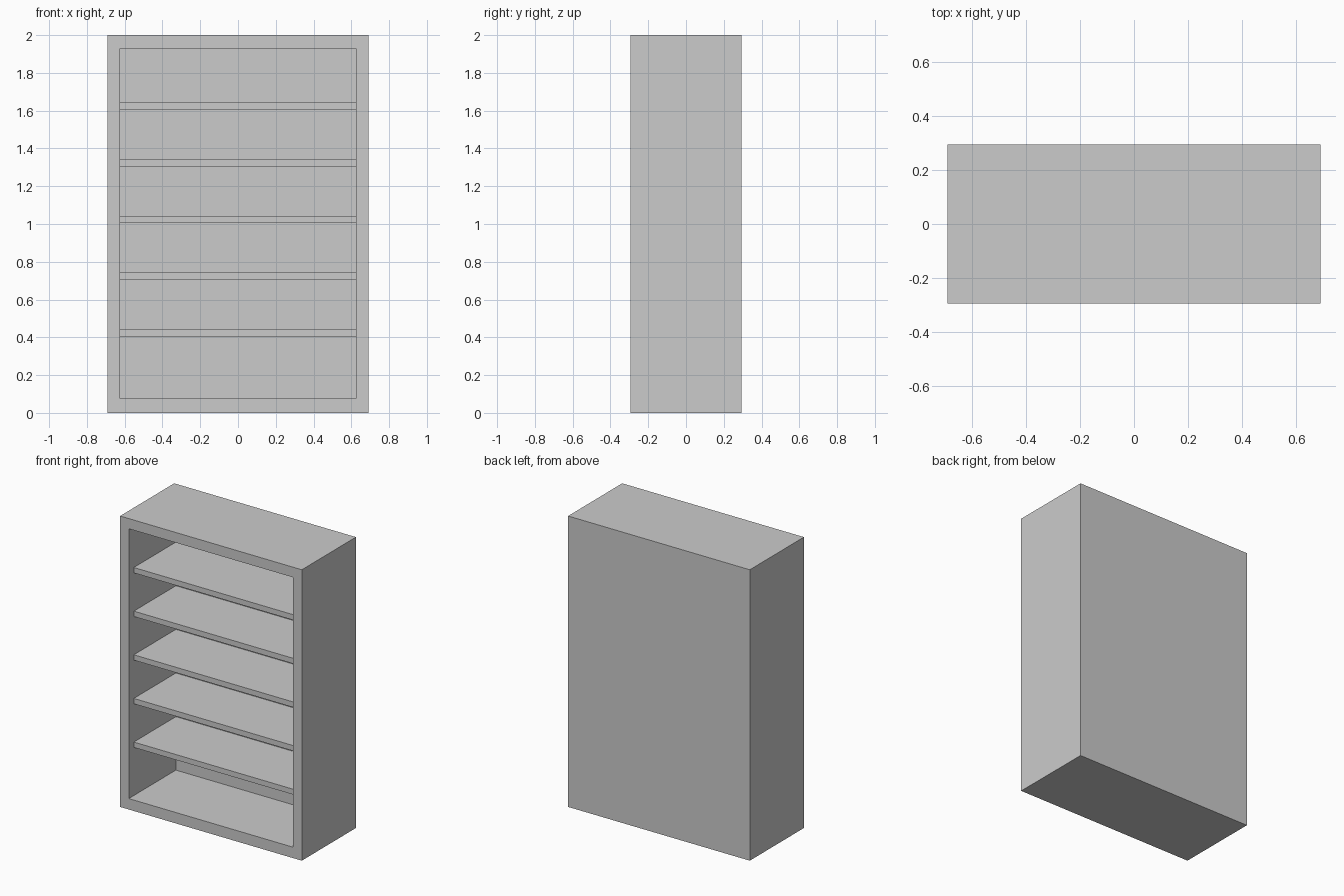
import bpy
import bmesh
from mathutils import Vector

if "Cube" in bpy.data.objects:
    bpy.data.objects.remove(bpy.data.objects["Cube"])

W, D, H = 1.382, 0.588, 2.0           # overall size
IN_X = 0.625                          # half width of opening
IN_Z0, IN_Z1 = 0.075, 1.93            # bottom and top of opening
BACK_Y = 0.218                        # front of back panel
SHELF_FRONT = -0.239


def add_object(name, bm):
    bmesh.ops.recalc_face_normals(bm, faces=bm.faces)
    mesh = bpy.data.meshes.new(name)
    bm.to_mesh(mesh)
    bm.free()
    obj = bpy.data.objects.new(name, mesh)
    bpy.context.collection.objects.link(obj)
    return obj


def box_bmesh(lo, hi):
    lo, hi = Vector(lo), Vector(hi)
    bm = bmesh.new()
    bmesh.ops.create_cube(bm, size=1)
    bmesh.ops.scale(bm, vec=hi - lo, verts=bm.verts)
    bmesh.ops.translate(bm, vec=(lo + hi) / 2, verts=bm.verts)
    return bm


# Cabinet shell: inset the front face, then push it in to form the recess
bm = box_bmesh((-W / 2, -D / 2, 0), (W / 2, D / 2, H))
bm.normal_update()
front = min(bm.faces, key=lambda f: f.calc_center_median().y)
bmesh.ops.inset_region(bm, faces=[front], thickness=0.07)
for v in front.verts:
    v.co.x = IN_X if v.co.x > 0 else -IN_X
    v.co.z = IN_Z1 if v.co.z > H / 2 else IN_Z0
recess = bmesh.ops.extrude_discrete_faces(bm, faces=[front])["faces"][0]
for v in recess.verts:
    v.co.y = BACK_Y
add_object("cabinet_shell", bm)

# Five evenly spaced shelves, set back from the front edge
for i in range(5):
    z = 0.424 + i * 0.3
    add_object(f"shelf_{i + 1}", box_bmesh((-IN_X, SHELF_FRONT, z - 0.0185),
                                           (IN_X, BACK_Y, z + 0.0185)))
